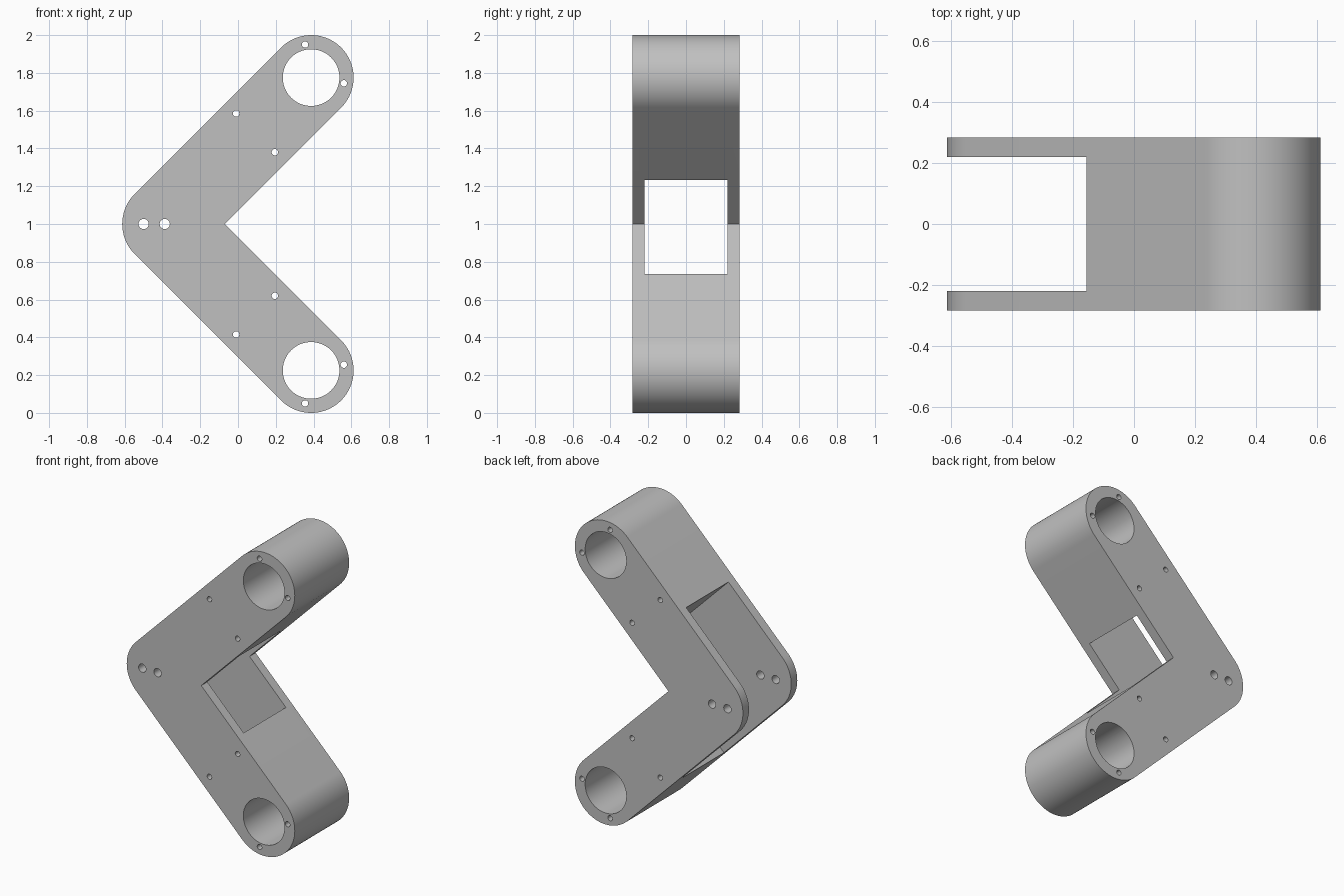
import bpy, bmesh
from math import cos, sin, radians

if "Cube" in bpy.data.objects:
    bpy.data.objects.remove(bpy.data.objects["Cube"], do_unlink=True)

R = 0.225            # arm half width and end radius
HALF = 0.283         # half depth
SLOT = 0.22          # half width of the slot
CORNER = (-0.388, 1.0)
TOP, BOTTOM = (0.387, 1.775), (0.387, 0.225)

grey = bpy.data.materials.new("plain grey")
grey.use_nodes = True
colour = (0.53, 0.53, 0.53, 1)
grey.diffuse_color = colour
grey.node_tree.nodes["Principled BSDF"].inputs["Base Color"].default_value = colour


def arc(centre, radius, start, end, steps):
    angles = [radians(start + (end - start) * i / steps) for i in range(steps + 1)]
    return [(centre[0] + radius * cos(a), centre[1] + radius * sin(a)) for a in angles]


def add_prism(bm, outline, half):
    """Extrude an x-z outline along y."""
    face = bm.faces.new([bm.verts.new((x, -half, z)) for x, z in outline])
    new = bmesh.ops.extrude_face_region(bm, geom=[face])["geom"]
    verts = [v for v in new if isinstance(v, bmesh.types.BMVert)]
    bmesh.ops.translate(bm, verts=verts, vec=(0, 2 * half, 0))


def make_object(name, prisms):
    bm = bmesh.new()
    for outline, half in prisms:
        add_prism(bm, outline, half)
    bmesh.ops.recalc_face_normals(bm, faces=bm.faces)
    mesh = bpy.data.meshes.new(name)
    bm.to_mesh(mesh)
    bm.free()
    mesh.materials.append(grey)
    obj = bpy.data.objects.new(name, mesh)
    bpy.context.collection.objects.link(obj)
    return obj


# V-shaped body with rounded ends and corner
inner = [(CORNER[0] + R * 2 ** 0.5, CORNER[1])]
outline = (inner + arc(TOP, R, -45, 135, 48) + arc(CORNER, R, 135, 225, 24)
           + arc(BOTTOM, R, 225, 405, 48))
bracket = make_object("angled_bracket", [(outline, HALF)])

# Slot through the corner, ending square across each arm
sx, sz, d = 0.4275, 0.9675, 1.2
slot = make_object("slot_cutter", [
    ([(sx, sz), (sx - d, sz + d), (sx - 2 * d, sz), (sx - d, sz - d)], SLOT)])

# Bearing bores, screw holes and corner pin holes
holes = [((-0.5, 1.0), 0.027), ((-0.388, 1.0), 0.027)]
for side in (1, -1):
    for x, rise, radius in ((TOP[0], 0.775, 0.15), (0.355, 0.95, 0.017), (0.56, 0.745, 0.017),
                            (-0.01, 0.585, 0.017), (0.195, 0.38, 0.017)):
        holes.append(((x, 1 + side * rise), radius))
bores = make_object("hole_cutter", [
    (arc(c, r, 0, 360, 64 if r > 0.1 else 24)[:-1], 0.5) for c, r in holes])

# Cut the body
bpy.context.view_layer.objects.active = bracket
bracket.select_set(True)
for cutter in (slot, bores):
    mod = bracket.modifiers.new(cutter.name, "BOOLEAN")
    mod.operation = "DIFFERENCE"
    mod.solver = "EXACT"
    mod.object = cutter
    cutter.hide_render = True
    bpy.ops.object.modifier_apply(modifier=mod.name)
    bpy.data.objects.remove(cutter, do_unlink=True)

bpy.ops.object.shade_smooth_by_angle(angle=radians(30))
